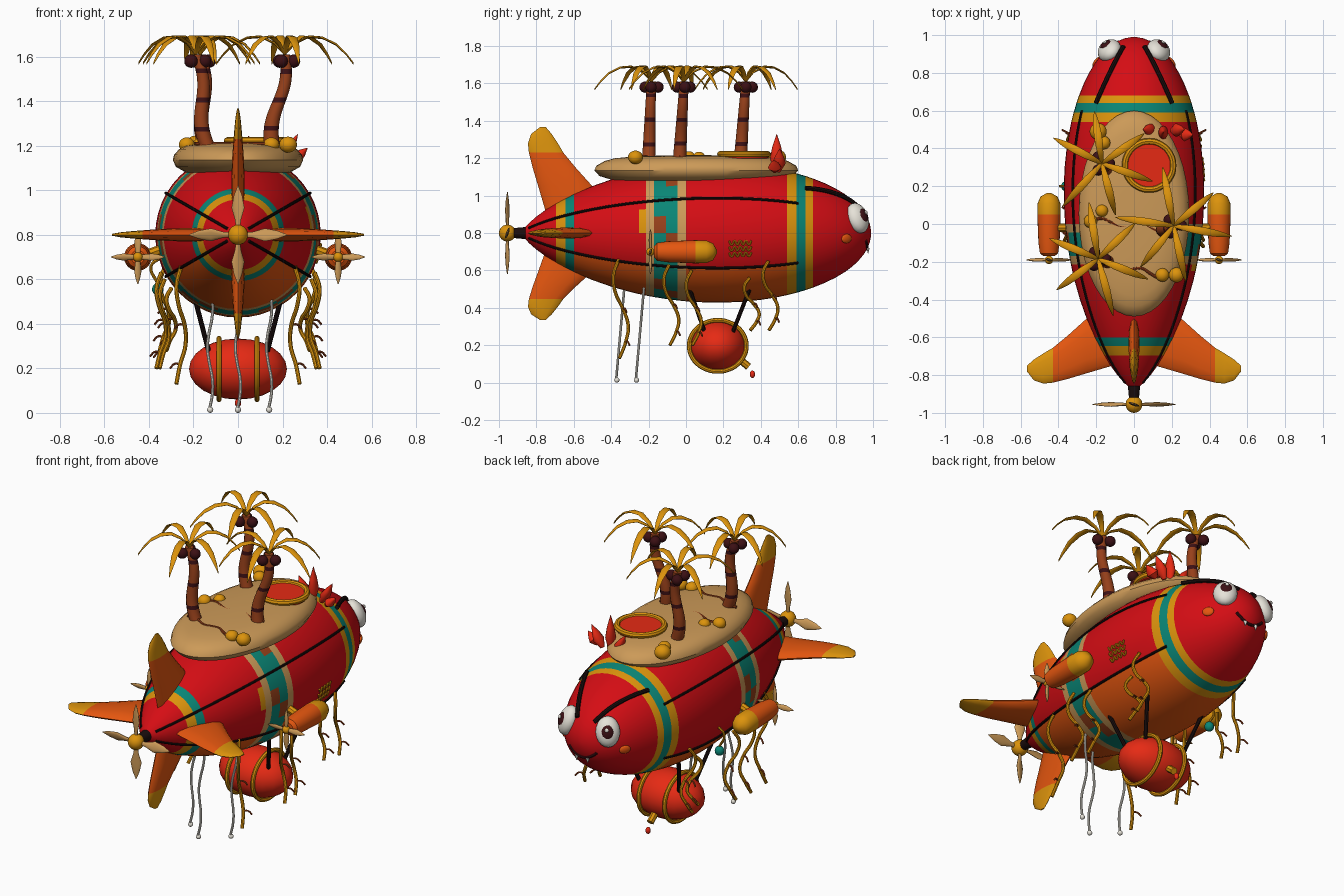
import bpy, bmesh, random
from math import sin, cos, pi, radians, sqrt, atan2, degrees
from mathutils import Vector as V, Matrix

random.seed(4)
if "Cube" in bpy.data.objects:
    bpy.data.objects.remove(bpy.data.objects["Cube"])
X, Y, Z = V((1, 0, 0)), V((0, 1, 0)), V((0, 0, 1))
made = []


def material(name, code):
    lin = [((int(code[i:i + 2], 16) / 255 + 0.055) / 1.055) ** 2.4 for i in (0, 2, 4)] + [1]
    m = bpy.data.materials.new(name)
    m.diffuse_color = lin
    m.use_nodes = True
    m.node_tree.nodes["Principled BSDF"].inputs["Base Color"].default_value = lin
    return m


red, scarlet = material("hull red", "d50d14"), material("bright red", "e62a14")
orange, gold = material("orange", "e4560f"), material("gold", "dc930c")
teal, tan = material("teal", "0a8676"), material("sand", "cc9a58")
brown, dark = material("bark brown", "97401a"), material("dark brown", "3c1014")
white, black = material("off white", "e6e2d8"), material("black", "1a0d0d")


def finish(bm, name, mats, rule=None):
    bmesh.ops.recalc_face_normals(bm, faces=bm.faces)
    if rule:
        for f in bm.faces:
            f.material_index = mats.index(rule(f.calc_center_median()))
    me = bpy.data.meshes.new(name)
    bm.to_mesh(me)
    bm.free()
    for m in mats:
        me.materials.append(m)
    ob = bpy.data.objects.new(name, me)
    bpy.context.collection.objects.link(ob)
    made.append(ob)
    return ob


def ring(c, u, v, n=12):
    return [V(c) + u * cos(2 * pi * i / n) + v * sin(2 * pi * i / n) for i in range(n)]


def loft(name, rings, mats, rule=None):
    bm = bmesh.new()
    vs = [[bm.verts.new(p) for p in r] for r in rings]
    for a, b in zip(vs, vs[1:]):
        for i in range(len(a)):
            j = (i + 1) % len(a)
            bm.faces.new((a[i], a[j], b[j], b[i]))
    bm.faces.new(vs[0])
    bm.faces.new(vs[-1])
    return finish(bm, name, mats, rule)


def lathe(name, prof, loc, mats, rule=None, n=24):
    return loft(name, [ring(V(loc) + Y * y, X * r, Z * r, n) for y, r in prof], mats, rule)


def blade(name, secs, loc, axis, chord, mats, rule=None):
    thick = axis.cross(chord)
    return loft(name, [ring(V(loc) + axis * s + chord * c, chord * w, thick * t)
                       for s, c, w, t in secs], mats, rule)


def ball(name, loc, size, mat, facing=None):
    bm = bmesh.new()
    bmesh.ops.create_uvsphere(bm, u_segments=20, v_segments=12, radius=1)
    rot = facing.to_track_quat('Z', 'Y').to_matrix().to_4x4() if facing else Matrix()
    bm.transform(Matrix.Translation(loc) @ rot @ Matrix.Diagonal((*size, 1)))
    return finish(bm, name, [mat])


def tube(name, pts, r, mat, closed=False):
    cu = bpy.data.curves.new(name, 'CURVE')
    cu.dimensions, cu.bevel_depth, cu.bevel_resolution = '3D', r, 2
    cu.resolution_u, cu.use_fill_caps = 5, True
    sp = cu.splines.new('BEZIER')
    sp.bezier_points.add(len(pts) - 1)
    for bp, p in zip(sp.bezier_points, pts):
        bp.co, bp.handle_left_type, bp.handle_right_type = p, 'AUTO', 'AUTO'
    sp.use_cyclic_u = closed
    cu.materials.append(mat)
    ob = bpy.data.objects.new(name, cu)
    bpy.context.collection.objects.link(ob)
    made.append(ob)


# Hull: a body of revolution with painted bands
HZ, R, MID, FRONT, BACK = 0.8, 0.372, 0.17, 0.82, 1.05


def radius(y):
    t = (y - MID) / (FRONT if y > MID else BACK)
    return R * max(1 - t * t, 0) ** (0.5 if y > MID else 0.75)


def on_hull(y, deg, lift=0.0):
    r = radius(y) + lift
    return V((r * cos(radians(deg)), y, HZ + r * sin(radians(deg))))


def on_nose(x, z):
    p = V((x, MID + FRONT * sqrt(1 - (x * x + (z - HZ) ** 2) / R ** 2), z))
    return p, V((x / R ** 2, (p.y - MID) / FRONT ** 2, (z - HZ) / R ** 2)).normalized()


def hull_paint(c):
    a = degrees(atan2(c.z - HZ, c.x))
    for lo, hi, m in ((-.695, -.645, gold), (-.645, -.6, teal), (-.215, -.17, tan), (-.045, 0, tan),
                      (.54, .59, gold), (.59, .64, teal), (.64, .68, gold)):
        if lo < c.y < hi:
            return m
    if -.17 < c.y < -.045:
        return brown if int((a + 360) // 15 + (c.y > -.1075)) % 4 == 0 else teal
    if -.25 < c.y < -.215 and 0 < a < 22:
        return gold
    return orange if -150 < a < -30 and -.6 < c.y < .54 else red


stops = [-.87, -.84, -.8, -.75, -.695, -.645, -.6, -.5, -.4, -.3, -.25, -.215, -.17, -.1075, -.045, 0, .1,
         .2, .3, .4, .48, .54, .59, .64, .68, .74, .8, .85, .89, .92, .95, .97, .983, .9895]
lathe("hull", [(y, radius(y)) for y in stops], (0, 0, HZ), [red, orange, gold, teal, tan, brown],
      hull_paint, 48)
for a in (30, 150, 210, 330):
    tube("hull_seam", [on_hull(-.84 + i * .12, a, .002) for i in range(13)], .007, black)

# Face: eyes, brows, cheeks, mouth and teeth
for s in (-1, 1):
    p, n = on_nose(.13 * s, .88)
    ball("eye", p, (.066, .085, .05), white, n)
    look = (n + Y * .6 + X * .1 * s).normalized()
    ball("pupil", p + look * .034, (.036, .044, .022), dark, look)
    ball("eye_glint", p + look * .053 + Z * .018, (.011, .011, .006), white, look)
    tube("brow", [on_hull(.64 + .075 * i, 90 - s * (40 - 4 * i), .01) for i in range(5)], .012, black)
    p, n = on_nose(.2 * s, .77)
    ball("cheek", p, (.032, .025, .012), orange, n)
    p, n = on_nose(.035 * s, .722)
    blade("tooth", [(0, 0, .012, .008), (.03, 0, .001, .001)], p + n * .006, -Z, X, [white])
tube("mouth", [on_nose(.022 * i, .715 + .0028 * i * i)[0] for i in range(-4, 5)], .008, dark)

# Tail fins with gold tips
fin = [(.08, -.6, .14, .03), (.25, -.645, .145, .03), (.35, -.705, .115, .026), (.43, -.748, .092, .02),
       (.48, -.765, .08, .016), (.53, -.773, .055, .011), (.567, -.765, .015, .004)]
for axis, k in ((X, 1), (-X, 1), (Z, 1), (-Z, .82)):
    blade("tail_fin", [(s * k, c, w, t) for s, c, w, t in fin], (0, 0, HZ), axis, Y, [orange, gold],
          lambda c: gold if (c - Z * HZ).dot(axis) > .43 * k else orange)


# Propellers
def propeller(name, loc, length, axes, hub):
    ball(name + "_hub", loc, (hub, hub, hub), gold)
    for ax in axes:
        side = (ax.cross(Y) + Y * .35).normalized()
        blade(name + "_blade", [(0, 0, .008, .008), (length * .3, 0, .014, .008),
                                (length * .55, 0, length * .14, .008), (length * .8, 0, length * .09, .006),
                                (length, 0, .002, .002)], loc, ax, side, [tan])


propeller("tail_propeller", V((0, -.955, HZ)), .22, (X, -X, Z, -Z), .045)
lathe("tail_shaft", [(-.95, .024), (-.84, .034)], (0, 0, HZ), [black])

# Side engine pods
for s in (-1, 1):
    lathe("engine_pod", [(-.17, .03), (-.155, .048), (-.1, .056), (0, .06), (.05, .062), (.11, .06),
                         (.145, .045), (.165, .01)], (.45 * s, 0, .7), [orange, gold],
          lambda c: gold if c.y > .05 else orange)
    propeller("pod_propeller", V((.45 * s, -.19, .7)), .12, (X, -X, Z, -Z), .022)
    tube("pod_strut", [(.33 * s, -.02, .74), (.44 * s, -.02, .7)], .022, gold)

# Sandy island on top
loft("island", [ring((0, .055, z), X * .293 * k, Y * .545 * k, 40) for z, k in
                ((1.08, .8), (1.105, .95), (1.135, 1), (1.16, .98), (1.185, .9), (1.2, .8),
                 (1.21, .6), (1.215, .3), (1.217, .02))], [tan])
pool = (.08, .31, 1.222)
loft("pool", [ring((.08, .31, z), X * .13, Y * .13, 32) for z in (1.2, 1.226)], [scarlet])
tube("pool_rim", ring(pool, X * .127, Y * .127, 12), .017, gold, True)
for a, b in (((-.22, .02), (.19, -.03)), ((-.19, -.2), (.18, -.28))):
    tube("path_rope", [V((a[0] + (b[0] - a[0]) * t / 8, a[1] + (b[1] - a[1]) * t / 8 + .015 * sin(t * 1.6),
                          1.208)) for t in range(9)], .008, brown)
for x, y, r in ((-.19, .49, .045), (-.16, .43, .035), (-.17, .07, .033), (-.23, .015, .036),
                (.15, -.27, .036), (.225, -.27, .04)):
    ball("gold_boulder", (x, y, 1.205), (r, r, r * .9), gold)
for dx, dy, h in ((0, 0, .2), (.045, .01, .14), (-.045, .01, .13), (.09, -.01, .09), (-.08, 0, .08)):
    ax = V((dx * 2.5, dy, .2)).normalized()
    blade("flame", [(0, 0, .012, .012), (h * .35, 0, .036, .026), (h * .65, 0, .024, .018),
                    (h, 0, .001, .001)], (.155 + dx, .485 + dy, 1.13), ax, Y, [scarlet])


# Palm trees
def palm(base, top, turn):
    base, top = V(base), V(top)
    bend = lambda t: base.lerp(top, t) + (top - base).cross(Y).normalized() * .018 * sin(t * 2 * pi)
    loft("palm_trunk", [ring(bend(i / 20), X * (.036 - .012 * i / 20), Y * (.036 - .012 * i / 20))
                        for i in range(21)], [brown, dark],
         lambda c: dark if int((c.z - base.z) / (top.z - base.z) * 20) % 6 == 4 else brown)
    for i in range(3):
        a = i * 2.1 + turn
        ball("coconut", top + V((.04 * cos(a), .04 * sin(a), -.03)), (.03, .03, .03), dark)
    for i in range(6):
        a = radians(40 + 60 * i + random.uniform(-9, 9)) + turn
        out, side = V((cos(a), sin(a), 0)), V((-sin(a), cos(a), 0))
        reach = random.uniform(.27, .32)
        loft("palm_frond", [ring(top + out * reach * t + Z * h, side * w, Z * .006, 8) for t, h, w in
                            ((0, 0, .008), (.15, .05, .014), (.35, .08, .02), (.55, .075, .021),
                             (.75, .045, .017), (.9, 0, .01), (1, -.04, .002))], [gold])


palm((-.14, .29, 1.18), (-.17, .32, 1.61), 0)
palm((.155, -.035, 1.18), (.21, -.01, 1.61), .1)
palm((-.13, -.2, 1.18), (-.19, -.185, 1.61), -.05)

# Hanging barrel with hoops, struts and a spout
ball("barrel", (0, .17, .197), (.22, .155, .137), scarlet)
for s in (-1, 1):
    tube("barrel_hoop", ring((.085 * s, .17, .197), Y * .153, Z * .137, 16), .012, gold, True)
    for y0, y1 in ((.02, .1), (.34, .25)):
        tube("barrel_strut", [(.19 * s, y0, .5), (.13 * s, y1, .27)], .011, black)
tube("spout", [(0, .28, .13), (0, .335, .085)], .02, gold)
ball("drip", (0, .355, .045), (.014, .014, .02), scarlet)

# Hanging vines and ropes
for s in (-1, 1):
    for x, y, z0, z1 in ((.255, -.36, .66, .13), (.345, -.09, .63, .2), (.33, .03, .6, .2),
                         (.33, .44, .65, .28), (.3, .34, .56, .28)):
        pts = [V((s * (x + .022 * sin(t * 1.3)), y - .035 * sin(t * 1.15) + .004 * t,
                  z0 + (z1 - z0) * t / 6)) for t in range(7)]
        tube("vine", pts, .0095, gold)
        for k in (3, 5):
            tube("vine_twig", [pts[k], pts[k] + V((s * .025, .01, .002)), pts[k] + V((s * .045, .02, -.018))],
                 .005, brown)
for x, y in ((-.125, -.265), (0, -.37), (.14, -.265)):
    tube("rope", [V((x + .012 * sin(t * 1.2), y + .045 - .006 * t, .56 - .54 * t / 8)) for t in range(9)],
         .007, white)
    ball("rope_bead", (x, y, .014), (.014, .014, .014), white)

# Side ornaments: wavy lines on one flank, a small lantern on the other
for k in range(3):
    tube("wave_line", [on_hull(.23 + .015 * i, -18 + 5 * k + 1.6 * (-1) ** i, .004) for i in range(9)],
         .005, gold)
tube("lantern_hook", [(-.34, .2, .7), (-.39, .2, .66), (-.36, .2, .58)], .007, gold)
ball("lantern", (-.36, .2, .555), (.026, .026, .028), teal)

# Turn the curves into meshes and smooth everything
bpy.ops.object.select_all(action='DESELECT')
for ob in made:
    ob.select_set(True)
bpy.context.view_layer.objects.active = next(o for o in made if o.type == 'CURVE')
bpy.ops.object.convert(target='MESH')
bpy.ops.object.shade_smooth_by_angle(angle=radians(40))
